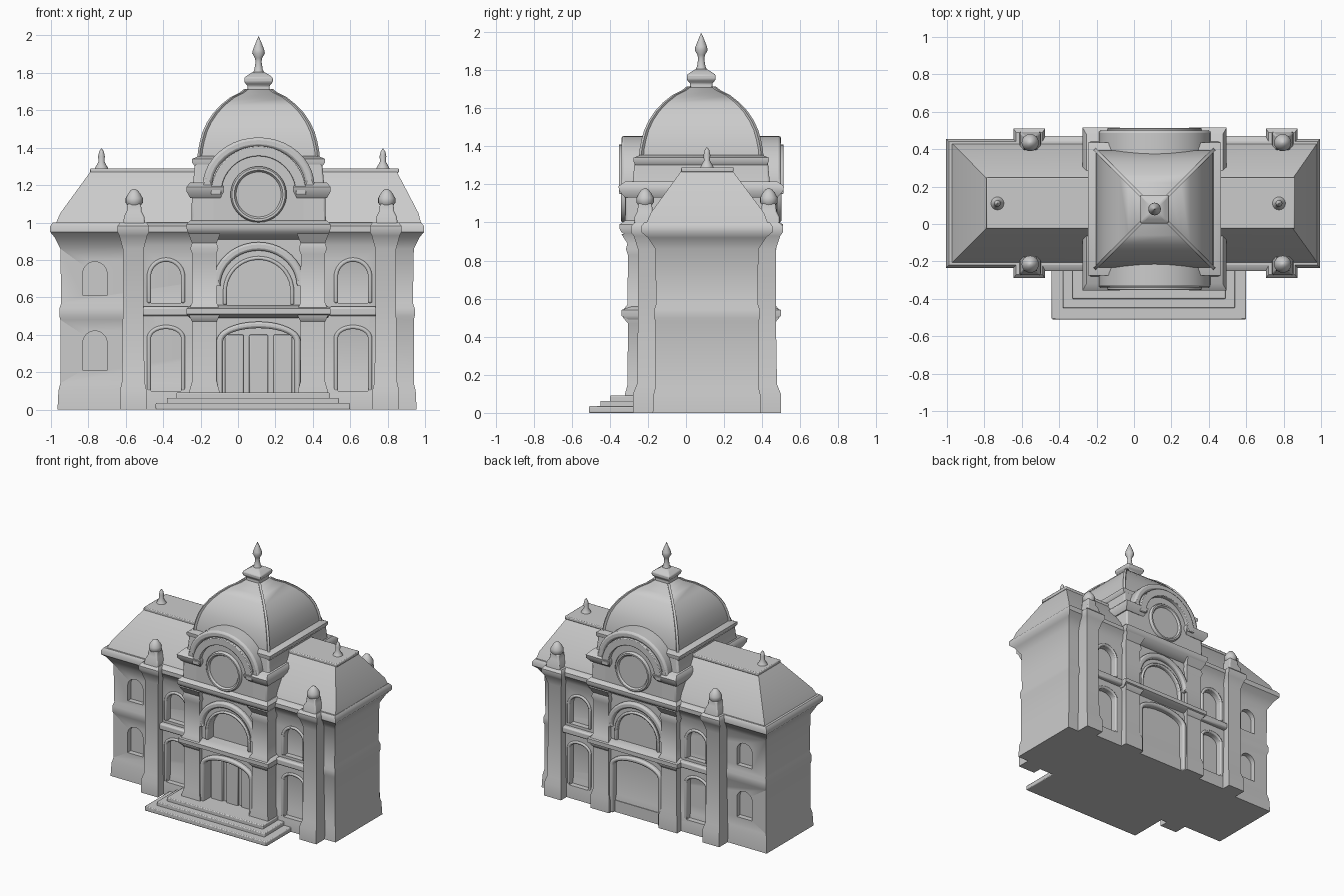
import bpy, bmesh, math
from mathutils import Vector

cube = bpy.data.objects.get("Cube")
if cube:
    bpy.data.objects.remove(cube, do_unlink=True)

stone = bpy.data.materials.new("pale grey stone")
stone.use_nodes = True
GREY = (0.6, 0.6, 0.6, 1)
stone.diffuse_color = GREY
stone.node_tree.nodes["Principled BSDF"].inputs["Base Color"].default_value = GREY

CX, TY, WY = 0.11, 0.08, 0.11   # facade axis, tower depth centre, wing depth centre
BAYS = (-0.385, 0.615)          # window bays beside the tower
PIERS = (-0.56, 0.79)           # wing pilasters
parts = []


def finish(name, bm, bevel=0.0):
    bmesh.ops.recalc_face_normals(bm, faces=bm.faces)
    mesh = bpy.data.meshes.new(name)
    bm.to_mesh(mesh)
    bm.free()
    ob = bpy.data.objects.new(name, mesh)
    bpy.context.scene.collection.objects.link(ob)
    mesh.materials.append(stone)
    if bevel:
        mod = ob.modifiers.new("soft edges", "BEVEL")
        mod.width, mod.segments = bevel, 2
        mod.angle_limit = math.radians(40)
    parts.append(ob)
    return ob


def loft(name, rings, bevel=0.0):
    """Skin a stack of rings and cap both ends."""
    bm = bmesh.new()
    loops = [[bm.verts.new(p) for p in ring] for ring in rings]
    n = len(loops[0])
    for a, b in zip(loops, loops[1:]):
        for i in range(n):
            j = (i + 1) % n
            bm.faces.new((a[i], a[j], b[j], b[i]))
    bm.faces.new(loops[0])
    bm.faces.new(loops[-1])
    return finish(name, bm, bevel)


def rect(x0, x1, y0, y1, z):
    return [(x0, y0, z), (x1, y0, z), (x1, y1, z), (x0, y1, z)]


def tiers(name, cx, cy, steps, bevel=0.0):
    """Rectangular stack from (half x, half y, z) steps."""
    return loft(name, [rect(cx - a, cx + a, cy - b, cy + b, z) for a, b, z in steps], bevel)


def box(name, x0, x1, y0, y1, z0, z1, bevel=0.012):
    return loft(name, [rect(x0, x1, y0, y1, z0), rect(x0, x1, y0, y1, z1)], bevel)


def lathe(name, origin, profile, axis=(0, 0, 1), n=32):
    """Turn (radius, height) points about an axis."""
    rot = Vector((0, 0, 1)).rotation_difference(Vector(axis))
    turn = [2 * math.pi * i / n for i in range(n)]
    return loft(name, [[Vector(origin) + rot @ Vector((r * math.cos(t), r * math.sin(t), h))
                        for t in turn] for r, h in profile])


def prisms(name, outlines, y0, y1, bevel=0.0):
    """Extrude x-z outlines between two depths."""
    bm = bmesh.new()
    for pts in outlines:
        a, b = ([bm.verts.new((x, y, z)) for x, z in pts] for y in (y0, y1))
        bm.faces.new(a)
        bm.faces.new(b)
        for i in range(len(pts)):
            j = (i + 1) % len(pts)
            bm.faces.new((a[i], a[j], b[j], b[i]))
    return finish(name, bm, bevel)


def arch(cx, half, z0, z1, rise, n=20):
    """Opening outline with an elliptical head, from left foot to right foot."""
    head = [(cx - half * math.cos(math.pi * i / n),
             z1 - rise + rise * math.sin(math.pi * i / n)) for i in range(n + 1)]
    return [(cx - half, z0)] + head + [(cx + half, z0)]


def band(cx, half, z0, z1, rise, width):
    return arch(cx, half + width, z0, z1 + width, rise + width) + arch(cx, half, z0, z1, rise)[::-1]


def cut(wall, outlines, y0, y1):
    cutter = prisms(wall.name + "_cutter", outlines, y0, y1)
    parts.remove(cutter)
    cutter.hide_render = True
    cutter.hide_set(True)
    mod = wall.modifiers.new("openings", "BOOLEAN")
    mod.operation, mod.solver, mod.object = "DIFFERENCE", "EXACT", cutter


def span(centre, side, d0, d1):
    """Depth range measured outward on the front (-1) or back (1)."""
    return sorted((centre + side * d0, centre + side * d1))


# Wing walls with flared eaves
wings = tiers("wing_walls", -0.005, WY, [
    (0.96, 0.285, 0), (0.955, 0.28, 0.1), (0.945, 0.27, 0.14), (0.945, 0.27, 0.48),
    (0.95, 0.278, 0.5), (0.95, 0.278, 0.54), (0.94, 0.268, 0.57), (0.945, 0.27, 0.86),
    (0.975, 0.31, 0.92), (1.0, 0.345, 0.95), (1.0, 0.345, 0.98), (0.985, 0.33, 1.0)])
outer_windows = [arch(-0.765, 0.065, 0.21, 0.42, 0.065), arch(-0.765, 0.065, 0.61, 0.79, 0.065)]

# Slightly projecting bays on either side of the tower
bays = tiers("inner_bay_walls", 0.115, WY, [
    (0.66, 0.32, 0), (0.66, 0.32, 0.1), (0.66, 0.31, 0.13), (0.66, 0.31, 0.88),
    (0.66, 0.34, 0.93), (0.66, 0.36, 0.95), (0.66, 0.36, 0.98), (0.66, 0.33, 1.0)])
bay_windows = [arch(x, 0.08, z0, z1, r) for x in BAYS
               for z0, z1, r in ((0.1, 0.43, 0.05), (0.57, 0.79, 0.08))]

# Hipped wing roof with a flat top
loft("wing_roof", [rect(-0.985, 0.985, -0.22, 0.44, 0.97), rect(-0.95, 0.965, -0.185, 0.41, 1.05),
                   rect(-0.79, 0.85, -0.025, 0.245, 1.27)])
box("roof_ridge_plate", -0.79, 0.86, -0.025, 0.25, 1.265, 1.29, 0.006)
for x in (-0.73, 0.775):
    lathe("roof_finial", (x, WY, 1.28), [(0.04, 0), (0.03, 0.02), (0.016, 0.045),
                                         (0.018, 0.075), (0.012, 0.1), (0.002, 0.115)], n=16)

# Tower core
tower = tiers("tower_walls", CX, TY, [(0.35, 0.355, 0), (0.35, 0.355, 0.98)])
tower_openings = [arch(CX, 0.19, 0.09, 0.44, 0.07), arch(CX, 0.17, 0.56, 0.8, 0.17)]

for side in (-1, 1):
    cut(wings, outer_windows, *span(WY, side, 0.23, 0.4))
    cut(bays, bay_windows, *span(WY, side, 0.265, 0.45))
    cut(tower, tower_openings, *span(TY, side, 0.295, 0.5))

    # Window surrounds
    for x in BAYS:
        y = span(WY, side, 0.29, 0.32)
        prisms("bay_window_frames", [band(x, 0.08, 0.1, 0.43, 0.05, 0.022),
                                     band(x, 0.08, 0.57, 0.79, 0.08, 0.022)], *y, 0.008)
        box("bay_belt", x - 0.13, x + 0.13, *span(WY, side, 0.28, 0.345), 0.5, 0.55)

    # Entrance surround and door leaves
    prisms("entrance_frame", [band(CX, 0.19, 0.0, 0.435, 0.07, 0.035)],
           *span(TY, side, 0.33, 0.385), 0.012)
    for dx in (-0.13, 0, 0.13):
        box("door_panel", CX + dx - 0.05, CX + dx + 0.05, *span(TY, side, 0.28, 0.312), 0.07, 0.4, 0.006)
    prisms("arched_window_frame", [band(CX, 0.17, 0.56, 0.8, 0.17, 0.02)],
           *span(TY, side, 0.33, 0.368), 0.008)
    prisms("arched_window_hood", [band(CX, 0.205, 0.66, 0.85, 0.19, 0.045)],
           *span(TY, side, 0.33, 0.385), 0.014)

    # Wing pilasters and their pinnacles
    for x in PIERS:
        y = WY + side * 0.25
        tiers("wing_pilaster", x, y, [
            (0.072, 0.138, 0), (0.072, 0.138, 0.1), (0.06, 0.118, 0.15), (0.056, 0.112, 0.5),
            (0.056, 0.112, 0.86), (0.075, 0.135, 0.93), (0.085, 0.15, 0.95),
            (0.085, 0.15, 0.98), (0.07, 0.13, 1.0)])
        y = WY + side * 0.325
        tiers("pinnacle_base", x + 0.005, y, [(0.06, 0.06, 0.97), (0.055, 0.055, 1.03),
                                              (0.04, 0.04, 1.06), (0.036, 0.036, 1.1)], 0.008)
        lathe("pinnacle_ball", (x + 0.005, y, 1.085), [(0.03, 0), (0.046, 0.02), (0.046, 0.045),
                                                       (0.032, 0.07), (0.018, 0.088), (0.003, 0.095)], n=16)

    # Tower pilasters
    for sx in (-1, 1):
        tiers("tower_pilaster", CX + sx * 0.29, TY + side * 0.28, [
            (0.08, 0.12, 0), (0.08, 0.12, 0.1), (0.066, 0.107, 0.15), (0.066, 0.105, 0.47),
            (0.08, 0.13, 0.5), (0.08, 0.13, 0.54), (0.066, 0.107, 0.57), (0.064, 0.105, 0.83),
            (0.075, 0.115, 0.86), (0.066, 0.108, 0.89), (0.085, 0.14, 0.94)])

    # Clock panel, clock and arched hood
    prisms("clock_panel", [arch(CX, 0.24, 1.0, 1.4, 0.24)], *span(TY, side, 0.2, 0.4))
    lathe("clock_face", (CX, TY + side * 0.39, 1.15),
          [(0.15, 0), (0.15, 0.022), (0.142, 0.032), (0.13, 0.032), (0.12, 0.018), (0.01, 0.018)],
          axis=(0, side, 0), n=48)
    prisms("clock_hood_lower", [band(CX, 0.2, 1.15, 1.355, 0.2, 0.055)],
           *span(TY, side, 0.25, 0.432), 0.014)
    prisms("clock_hood_upper", [band(CX, 0.25, 1.19, 1.405, 0.215, 0.05)],
           *span(TY, side, 0.22, 0.42), 0.016)

# Tower belts, attic and cornices
tiers("tower_belt", CX, TY, [(0.37, 0.38, 0.49), (0.385, 0.42, 0.51), (0.385, 0.42, 0.54),
                            (0.36, 0.36, 0.56)])
tiers("tower_cornice", CX, TY, [(0.35, 0.36, 0.91), (0.38, 0.42, 0.95), (0.385, 0.43, 0.97),
                               (0.385, 0.43, 0.99), (0.365, 0.4, 1.01)])
tiers("tower_attic", CX, TY, [(0.36, 0.4, 1.0), (0.355, 0.395, 1.19), (0.35, 0.36, 1.21),
                             (0.34, 0.35, 1.32)], 0.01)
for sx in (-1, 1):
    tiers("attic_cornice", CX + sx * 0.285, TY, [
        (0.08, 0.4, 1.13), (0.1, 0.43, 1.165), (0.1, 0.435, 1.19), (0.08, 0.4, 1.215)])
tiers("dome_ledge", CX, TY, [(0.34, 0.345, 1.3), (0.355, 0.355, 1.32), (0.355, 0.355, 1.34),
                            (0.32, 0.32, 1.355)])

# Square dome following a curved profile, with corner ribs
dome = [(0.315, 1.34), (0.312, 1.38), (0.302, 1.43), (0.288, 1.48), (0.265, 1.53),
        (0.232, 1.58), (0.19, 1.625), (0.14, 1.665), (0.09, 1.69), (0.065, 1.71)]
tiers("dome", CX, TY, [(r, r, z) for r, z in dome])
for sx in (-1, 1):
    for sy in (-1, 1):
        lift = [(CX + sx * r, TY + sy * r, z) for r, z in dome]
        loft("dome_rib", [[(x + dx, y + dy, z + 0.004) for dx, dy in
                           ((-0.012, 0), (0, -0.012), (0.012, 0), (0, 0.012))] for x, y, z in lift])

# Lantern cap and spire
tiers("lantern_cap", CX, TY, [(0.06, 0.06, 1.69), (0.058, 0.058, 1.73), (0.076, 0.076, 1.75),
                             (0.076, 0.076, 1.775), (0.055, 0.055, 1.79), (0.03, 0.03, 1.805)], 0.006)
lathe("spire", (CX, TY, 1.79), [(0.035, 0), (0.022, 0.03), (0.016, 0.07), (0.02, 0.09),
                                (0.034, 0.115), (0.03, 0.135), (0.014, 0.175), (0.001, 0.205)], n=16)

# Entrance steps
for i, (half, front) in enumerate(((0.52, 0.51), (0.46, 0.45), (0.41, 0.4))):
    box("entrance_step", 0.08 - half, 0.08 + half, -front, -0.15, 0, 0.035 + 0.028 * i, 0.006)

bpy.ops.object.select_all(action="DESELECT")
for ob in parts:
    ob.select_set(True)
bpy.context.view_layer.objects.active = parts[0]
bpy.ops.object.shade_smooth_by_angle(angle=math.radians(40))
